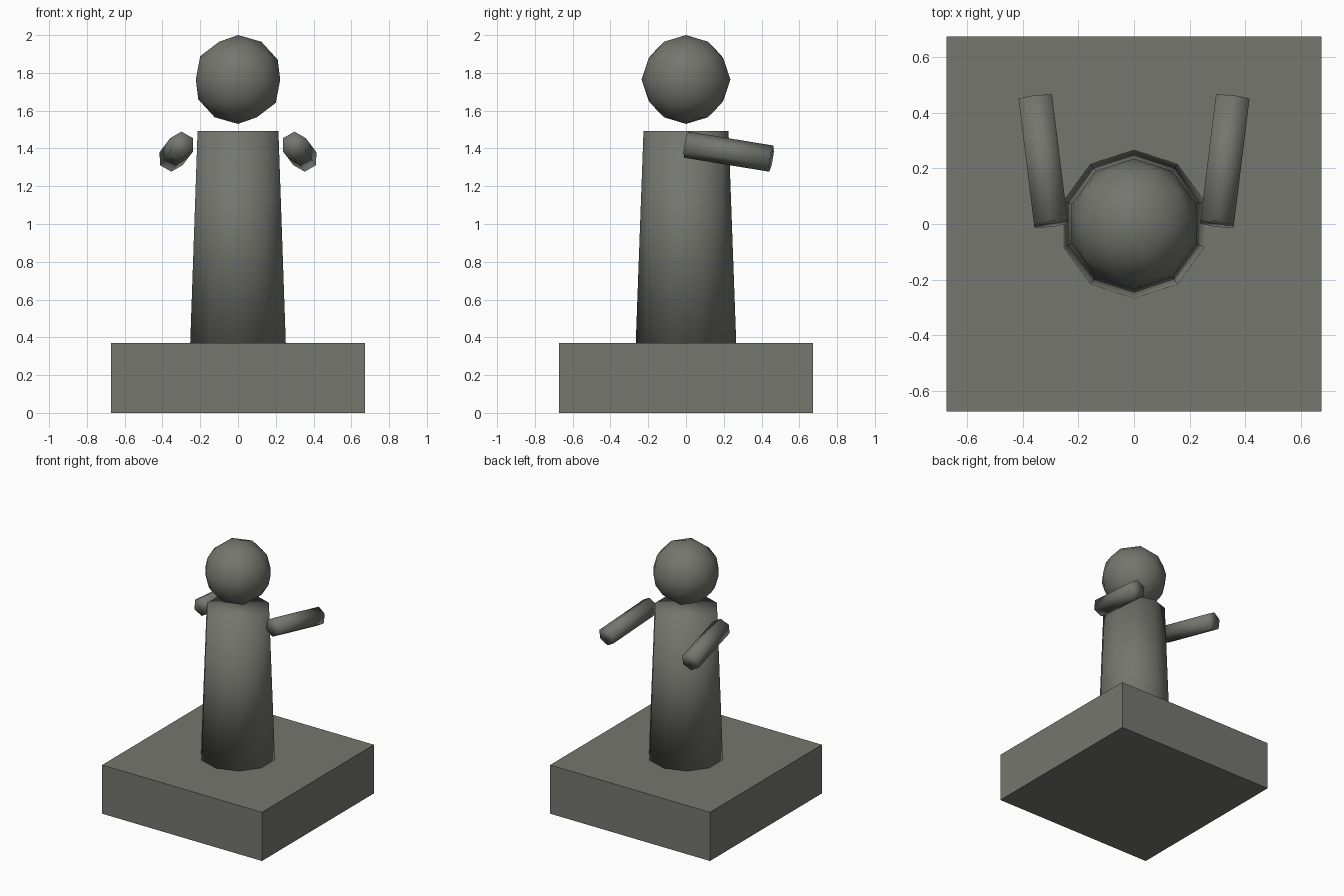
import bpy
from mathutils import Vector

cube = bpy.data.objects.get("Cube")
if cube:
    bpy.data.objects.remove(cube, do_unlink=True)

# Single stone colour
stone = bpy.data.materials.new("grey_stone")
stone.use_nodes = True
colour = (0.18, 0.18, 0.16, 1)
stone.diffuse_color = colour
stone.node_tree.nodes["Principled BSDF"].inputs["Base Color"].default_value = colour


def finish(name, smooth=True):
    """Name the active object, colour it and set its shading."""
    obj = bpy.context.object
    obj.name = name
    obj.data.materials.append(stone)
    if smooth:
        bpy.ops.object.shade_smooth()
    return obj


def tapered_rod(name, start, end, sides, r_start, r_end):
    """Faceted rod between two points, with a corner kept upright."""
    start, end = Vector(start), Vector(end)
    axis = end - start
    bpy.ops.mesh.primitive_cone_add(vertices=sides, radius1=r_start, radius2=r_end,
                                    depth=axis.length, location=(start + end) / 2)
    obj = finish(name)
    if abs(axis.y) > 0:
        obj.rotation_euler = axis.to_track_quat('Z', 'Y').to_euler()
        # Roll so that the local y axis points upwards
        z = axis.normalized()
        x = Vector((0, 0, 1)).cross(z).normalized()
        y = z.cross(x)
        rot = obj.rotation_euler.to_matrix()
        for i, v in enumerate((x, y, z)):
            rot.col[i] = v
        obj.rotation_euler = rot.to_euler()
    return obj


# Square plinth
height, width = 0.37, 1.345
bpy.ops.mesh.primitive_cube_add(size=1, location=(0, 0, height / 2))
plinth = finish("plinth", smooth=False)
plinth.scale = (width, width, height)

# Tapered ten-sided body
tapered_rod("body", (0, 0, height), (0, 0, 1.493), 10, 0.266, 0.225)

# Floating faceted head
bpy.ops.mesh.primitive_ico_sphere_add(subdivisions=2, radius=0.235, location=(0, 0, 1.765))
finish("head")

# Pair of six-sided arms reaching backwards
for side, s in (("left", 1), ("right", -1)):
    tapered_rod(side + "_arm", (s * 0.298, 0, 1.42), (s * 0.354, 0.452, 1.346), 6, 0.07, 0.07)
